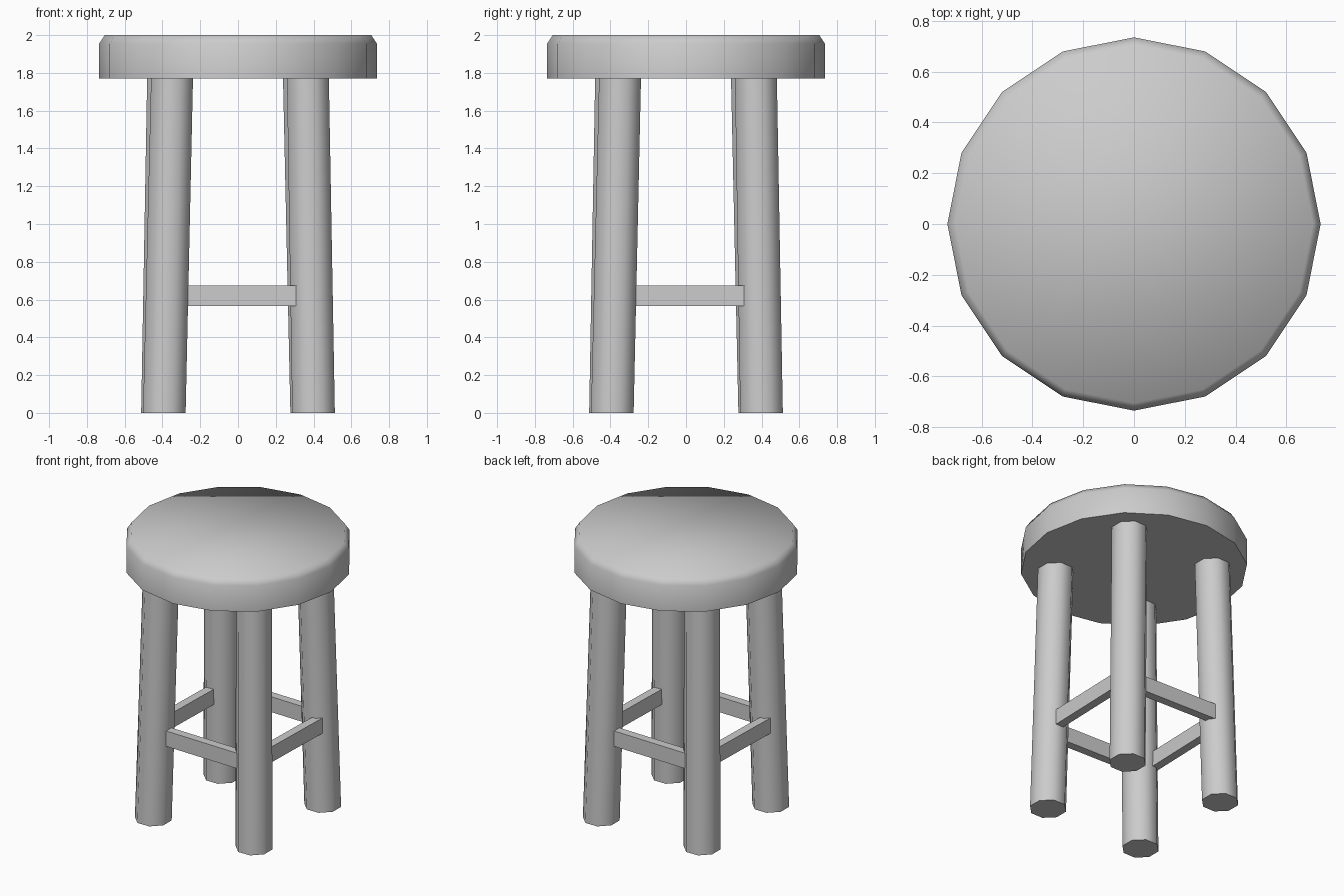
import bpy, bmesh, math
from mathutils import Matrix, Vector

cube = bpy.data.objects.get("Cube")
if cube:
    bpy.data.objects.remove(cube, do_unlink=True)

# One pale grey for the whole stool
grey = bpy.data.materials.new("pale_grey")
grey.use_nodes = True
colour = (0.6, 0.6, 0.6, 1)
grey.diffuse_color = colour
grey.node_tree.nodes["Principled BSDF"].inputs["Base Color"].default_value = colour


def add_object(name, bm, smooth=True):
    bmesh.ops.recalc_face_normals(bm, faces=bm.faces)
    mesh = bpy.data.meshes.new(name)
    bm.to_mesh(mesh)
    bm.free()
    mesh.materials.append(grey)
    obj = bpy.data.objects.new(name, mesh)
    bpy.context.collection.objects.link(obj)
    if smooth:
        bpy.ops.object.select_all(action="DESELECT")
        obj.select_set(True)
        bpy.context.view_layer.objects.active = obj
        bpy.ops.object.shade_smooth_by_angle(angle=math.radians(60))
    return obj


def loft(name, sides, sections, turn=0):
    """Stack regular polygons given as (centre, radius) and cap both ends."""
    bm = bmesh.new()
    rings = []
    for centre, radius in sections:
        angles = [turn + i * math.tau / sides for i in range(sides)]
        rings.append([bm.verts.new(Vector(centre) + radius * Vector((math.cos(a), math.sin(a), 0)))
                      for a in angles])
    for low, high in zip(rings, rings[1:]):
        for i in range(sides):
            j = (i + 1) % sides
            bm.faces.new((low[i], low[j], high[j], high[i]))
    bm.faces.new(rings[0][::-1])
    bm.faces.new(rings[-1])
    return add_object(name, bm)


# Sixteen-sided seat with a chamfered top rim
loft("seat", 16, [((0, 0, 1.77), 0.735), ((0, 0, 1.955), 0.735), ((0, 0, 2), 0.705)])

# Splayed legs and rails, repeated by quarter turns
corners = ["front_right", "back_right", "back_left", "front_left"]
sides = ["front", "right", "back", "left"]
for k in range(4):
    spin = Matrix.Rotation(k * math.pi / 2, 4, "Z")
    foot = spin @ Vector((0.4, -0.39, 0))
    head = spin @ Vector((0.37, -0.349, 1.78))
    loft("leg_" + corners[k], 8, [(foot, 0.122), (head, 0.12)], math.pi / 8)

    bm = bmesh.new()
    slant = Matrix.Rotation(-0.028, 4, "Z")
    place = Matrix.Translation((0, -0.414, 0.62))
    size = Matrix.Diagonal((0.7, 0.06, 0.11, 1))
    bmesh.ops.create_cube(bm, size=1, matrix=spin @ place @ slant @ size)
    add_object("rail_" + sides[k], bm, smooth=False)
